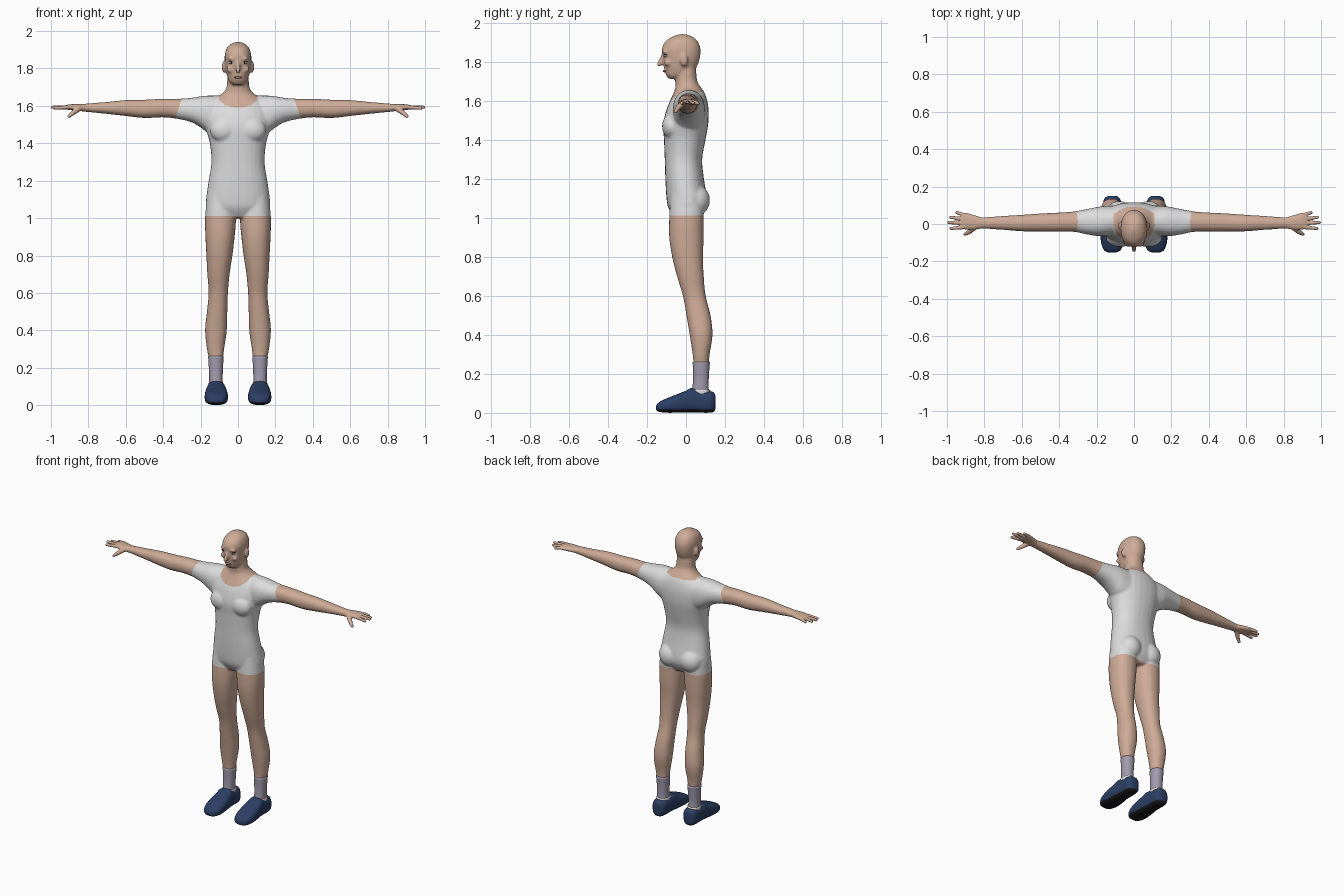
import bpy, bmesh, math
from mathutils import Matrix, Vector

if "Cube" in bpy.data.objects:
    bpy.data.objects.remove(bpy.data.objects["Cube"])


def material(name, *rgb):
    mat = bpy.data.materials.new(name)
    mat.use_nodes = True
    mat.diffuse_color = (*rgb, 1)
    shader = mat.node_tree.nodes["Principled BSDF"]
    shader.inputs["Base Color"].default_value = (*rgb, 1)
    shader.inputs["Roughness"].default_value = 0.8
    return mat


SKIN = material("skin", 0.62, 0.41, 0.31)
SHIRT = material("white shirt", 0.72, 0.72, 0.72)
SOCK = material("lilac grey sock", 0.36, 0.33, 0.42)
SHOE = material("navy shoe", 0.025, 0.05, 0.13)
SOLE = material("black sole", 0.01, 0.01, 0.012)
EYE = material("eye white", 0.75, 0.73, 0.7)
LASH = material("dark brown", 0.03, 0.018, 0.012)
LIP = material("lip", 0.46, 0.25, 0.2)


def smooth_rows(rows, steps=4):
    """Catmull-Rom interpolation between the rows of a section table."""
    out = []
    for i in range(len(rows) - 1):
        a, b, c, d = (rows[min(max(k, 0), len(rows) - 1)] for k in range(i - 1, i + 3))
        for s in range(steps):
            t = s / steps
            out.append([q + t * (r - p) / 2 + t * t * (p - 2.5 * q + 2 * r - e / 2)
                        + t ** 3 * (3 * (q - r) + e - p) / 2
                        for p, q, r, e in zip(a, b, c, d)])
    return out + [list(rows[-1])]


def loft(bm, axis, rows, power=2.2, side=1, sides=28):
    """Rows hold the position on the axis, then low and high on the other two axes."""
    rings = []
    for pos, a0, a1, b0, b1 in smooth_rows(rows):
        ring = []
        for i in range(sides):
            ang = math.tau * i / sides
            ca, sa = math.cos(ang), math.sin(ang)
            a = (a0 + a1) / 2 + (a1 - a0) / 2 * math.copysign(abs(ca) ** (2 / power), ca)
            b = (b0 + b1) / 2 + (b1 - b0) / 2 * math.copysign(abs(sa) ** (2 / power), sa)
            x, y, z = {"x": (pos, a, b), "y": (a, pos, b), "z": (a, b, pos)}[axis]
            ring.append(bm.verts.new((x * side, y, z)))
        rings.append(ring)
    faces = [bm.faces.new(rings[0]), bm.faces.new(rings[-1])]
    for low, high in zip(rings, rings[1:]):
        for i in range(sides):
            j = (i + 1) % sides
            faces.append(bm.faces.new((low[i], low[j], high[j], high[i])))
    bmesh.ops.recalc_face_normals(bm, faces=faces)


def ball(bm, centre, radii):
    shape = Matrix.Translation(centre) @ Matrix.Diagonal((*radii, 1))
    bmesh.ops.create_uvsphere(bm, u_segments=20, v_segments=12, radius=1, matrix=shape)


def capsule(bm, start, end, r0, r1):
    p, q = Vector(start), Vector(end)
    turn = (q - p).to_track_quat("Z", "Y").to_matrix().to_4x4()
    bmesh.ops.create_cone(bm, cap_ends=True, segments=16, radius1=r0, radius2=r1,
                          depth=(q - p).length,
                          matrix=Matrix.Translation((p + q) / 2) @ turn)
    ball(bm, p, (r0, r0, r0))
    ball(bm, q, (r1, r1, r1))


def finish(bm, name, *mats, mirror=False):
    mesh = bpy.data.meshes.new(name)
    bm.to_mesh(mesh)
    bm.free()
    for mat in mats:
        mesh.materials.append(mat)
    for poly in mesh.polygons:
        poly.use_smooth = True
    obj = bpy.data.objects.new(name, mesh)
    bpy.context.scene.collection.objects.link(obj)
    if mirror:
        obj.modifiers.new("Mirror", "MIRROR")
    return obj


def fuse(bm, voxel, rounds):
    """Merge overlapping volumes into one smooth skin."""
    obj = finish(bm, "fuse_helper")
    remesh = obj.modifiers.new("Remesh", "REMESH")
    remesh.mode = "VOXEL"
    remesh.voxel_size = voxel
    relax = obj.modifiers.new("Smooth", "SMOOTH")
    relax.factor, relax.iterations = 0.5, rounds
    graph = bpy.context.evaluated_depsgraph_get()
    mesh = bpy.data.meshes.new_from_object(obj.evaluated_get(graph))
    bpy.data.objects.remove(obj)
    out = bmesh.new()
    out.from_mesh(mesh)
    bpy.data.meshes.remove(mesh)
    return out


# Torso and neck: height, half width, front, back
torso = [(1.0, .12, -.06, .07), (1.05, .168, -.09, .1), (1.1, .171, -.1, .108),
         (1.2, .157, -.106, .092), (1.3, .142, -.109, .083), (1.4, .151, -.113, .1),
         (1.48, .172, -.117, .114), (1.55, .18, -.102, .116), (1.6, .165, -.082, .109),
         (1.64, .12, -.064, .096), (1.67, .08, -.054, .076), (1.7, .061, -.055, .058),
         (1.75, .057, -.052, .052), (1.8, .05, -.04, .045)]
# Head, same columns
head = [(1.713, .028, -.088, -.03), (1.73, .046, -.101, .0), (1.75, .055, -.109, .04),
        (1.78, .063, -.114, .058), (1.81, .068, -.117, .069), (1.84, .071, -.121, .074),
        (1.87, .071, -.123, .074), (1.9, .064, -.109, .063), (1.92, .051, -.087, .046),
        (1.936, .029, -.052, .016), (1.942, .008, -.027, -.01)]
# Arm along x: back and front depth, then bottom and top
arm = [(.08, -.06, .1, 1.42, 1.655), (.16, -.066, .096, 1.455, 1.655),
       (.2, -.064, .09, 1.485, 1.651), (.25, -.056, .08, 1.513, 1.643),
       (.32, -.042, .067, 1.53, 1.638), (.4, -.041, .061, 1.539, 1.638),
       (.5, -.041, .056, 1.535, 1.633), (.6, -.039, .049, 1.546, 1.631),
       (.7, -.031, .043, 1.557, 1.621), (.8, -.025, .036, 1.567, 1.613),
       (.835, -.026, .039, 1.57, 1.61)]
# Leg: inner and outer, front and back
leg = [(1.12, .02, .165, -.08, .09), (1.0, .011, .176, -.086, .091),
       (.9, .018, .174, -.086, .091), (.8, .03, .169, -.071, .087),
       (.7, .045, .164, -.046, .091), (.6, .054, .157, -.016, .101),
       (.5, .057, .166, .002, .126), (.4, .06, .176, .019, .136),
       (.3, .074, .166, .034, .121), (.25, .08, .156, .038, .117),
       (.2, .084, .152, .04, .114)]

bm = bmesh.new()
for table in (torso, head):
    loft(bm, "z", [(z, -w, w, front, back) for z, w, front, back in table])
capsule(bm, (0, -.12, 1.836), (0, -.137, 1.788), .007, .013)  # nose
for s in (1, -1):
    loft(bm, "x", arm, side=s)
    loft(bm, "z", leg, side=s)
    ball(bm, (s * .078, .05, 1.09), (.077, .073, .08))       # buttock
    ball(bm, (s * .075, -.075, 1.47), (.075, .048, .065))    # chest
    ball(bm, (s * .075, -.01, 1.808), (.012, .02, .032))     # ear
    ball(bm, (s * .032, -.108, 1.852), (.026, .015, .008))   # brow
    ball(bm, (s * .04, -.094, 1.795), (.022, .018, .018))    # cheek
body = fuse(bm, .007, 5)

# Clean cuts for hem and sleeves, then colour by region
HEM, SLEEVE, SLANT = 1.012, .825, .32
for point, normal in (((0, 0, HEM), (0, 0, 1)), ((SLEEVE, 0, 0), (1, 0, SLANT)),
                      ((-SLEEVE, 0, 0), (-1, 0, SLANT))):
    bmesh.ops.bisect_plane(body, geom=body.verts[:] + body.edges[:] + body.faces[:],
                           dist=1e-5, plane_co=point, plane_no=normal)


def is_shirt(c):
    if c.z < HEM or abs(c.x) + SLANT * c.z > SLEEVE:
        return False
    if abs(c.x) > .108:
        return True
    scoop = 1.66 - .07 * math.sqrt(1 - (c.x / .108) ** 2)
    return c.z < (scoop if c.y < .03 else 1.645)


for face in body.faces:
    face.material_index = int(is_shirt(face.calc_center_median()))
finish(body, "body_with_shirt", SKIN, SHIRT)

# Hands
bm = bmesh.new()
loft(bm, "x", [(.815, -.024, .035, 1.569, 1.611), (.86, -.03, .049, 1.574, 1.61),
               (.9, -.029, .06, 1.578, 1.608), (.925, -.025, .058, 1.582, 1.603)])
for base, tip_x, tip_y, tip_z in ((.049, .947, .061, 1.587), (.026, .98, .036, 1.59),
                                  (.004, .992, .008, 1.593), (-.017, .978, -.024, 1.588)):
    capsule(bm, (.912, base, 1.593), (tip_x, tip_y, tip_z), .011, .0085)
capsule(bm, (.85, -.015, 1.588), (.885, -.045, 1.56), .017, .012)
capsule(bm, (.885, -.045, 1.56), (.903, -.054, 1.545), .012, .009)
finish(fuse(bm, .0035, 3), "hand", SKIN, mirror=True)

# Socks
bm = bmesh.new()
loft(bm, "z", [(.262, .077, .16, .034, .123), (.2, .08, .156, .036, .118),
               (.14, .082, .154, .034, .116), (.07, .078, .156, .025, .12)])
finish(bm, "sock", SOCK, mirror=True)

# Shoes with dark soles
bm = bmesh.new()
loft(bm, "y", [(-.153, .098, .135, .014, .036), (-.14, .072, .16, .006, .054),
               (-.1, .056, .176, .001, .074), (-.05, .054, .178, .001, .094),
               (0, .059, .173, .001, .114), (.03, .064, .169, .001, .128),
               (.07, .066, .166, .001, .118), (.12, .069, .164, .001, .112),
               (.143, .082, .152, .006, .104), (.151, .1, .134, .02, .085)], power=2.7)
for face in bm.faces:
    face.material_index = int(face.calc_center_median().z < .016)
finish(bm, "shoe", SHOE, SOLE, mirror=True)

# Pale lining at the shoe opening
bm = bmesh.new()
loft(bm, "z", [(.09, .076, .158, .02, .126), (.118, .077, .157, .024, .125)])
finish(bm, "shoe_lining", EYE, mirror=True)

# Face details
for name, mat, centre, radii in (
        ("eye", EYE, (.035, -.1, 1.83), (.013, .013, .006)),
        ("iris", LASH, (.035, -.105, 1.83), (.005, .0095, .0055)),
        ("eyelashes", LASH, (.036, -.101, 1.836), (.015, .013, .0025))):
    bm = bmesh.new()
    ball(bm, centre, radii)
    finish(bm, name, mat, mirror=True)
bm = bmesh.new()
ball(bm, (0, -.11, 1.752), (.023, .008, .006))
finish(bm, "lips", LIP)
